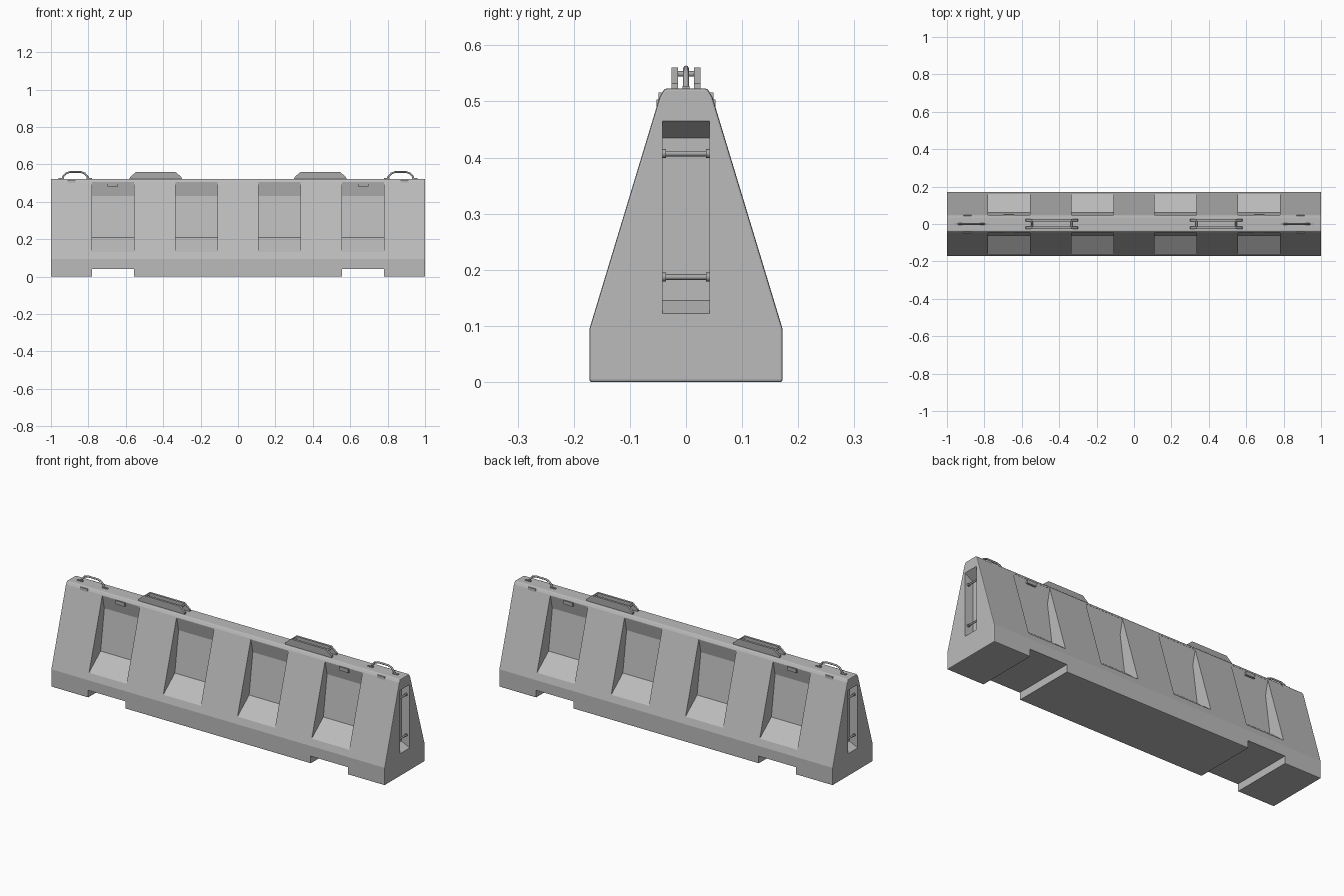
import bpy, bmesh, math
from mathutils import Vector

cube = bpy.data.objects.get("Cube")
if cube:
    bpy.data.objects.remove(cube, do_unlink=True)


def material(name, value):
    m = bpy.data.materials.new(name)
    m.use_nodes = True
    m.diffuse_color = (value, value, value, 1)
    m.node_tree.nodes["Principled BSDF"].inputs["Base Color"].default_value = m.diffuse_color
    return m


BODY = material("light grey plastic", 0.5)
METAL = material("mid grey fittings", 0.4)


def finish(name, bm, mat):
    bmesh.ops.recalc_face_normals(bm, faces=bm.faces)
    me = bpy.data.meshes.new(name)
    bm.to_mesh(me)
    bm.free()
    ob = bpy.data.objects.new(name, me)
    me.materials.append(mat)
    bpy.context.collection.objects.link(ob)
    return ob


def prism(name, points, lo, hi, along, mat=BODY):
    """Extrude a profile along x (points are y, z) or along y (points are x, z)."""
    bm = bmesh.new()
    place = (lambda p: (lo, p[0], p[1])) if along == "x" else (lambda p: (p[0], lo, p[1]))
    face = bm.faces.new([bm.verts.new(place(p)) for p in points])
    ext = bmesh.ops.extrude_face_region(bm, geom=[face])
    shift = Vector((hi - lo, 0, 0)) if along == "x" else Vector((0, hi - lo, 0))
    bmesh.ops.translate(bm, vec=shift, verts=[v for v in ext["geom"] if isinstance(v, bmesh.types.BMVert)])
    return finish(name, bm, mat)


def box(name, x, y, z, size, mat=BODY):
    bm = bmesh.new()
    bmesh.ops.create_cube(bm, size=1)
    bmesh.ops.scale(bm, vec=size, verts=bm.verts)
    bmesh.ops.translate(bm, vec=(x, y, z), verts=bm.verts)
    return finish(name, bm, mat)


def rod(name, points, radius, mat=METAL):
    """Round bar along a path."""
    cu = bpy.data.curves.new(name, "CURVE")
    cu.dimensions = "3D"
    cu.bevel_depth = radius
    cu.bevel_resolution = 2
    cu.use_fill_caps = True
    sp = cu.splines.new("POLY")
    sp.points.add(len(points) - 1)
    for p, co in zip(sp.points, points):
        p.co = (*co, 1)
    ob = bpy.data.objects.new(name, cu)
    cu.materials.append(mat)
    bpy.context.collection.objects.link(ob)
    return ob


def mirrored(points, sign):
    return [(a * sign, z) for a, z in points]


# Barrier body: wide foot, sloping sides, narrow crest
half = [(0.172, 0), (0.172, 0.095), (0.047, 0.508), (0.038, 0.523)]
body = prism("barrier_body", half + mirrored(half[::-1], -1), -1, 1, "x")
soft = body.modifiers.new("soft edges", "BEVEL")
soft.width = 0.004
soft.segments = 2
soft.limit_method = "ANGLE"

# Cutters: side bays, forklift slots and end slots
bay = [(0.06, 0.57), (0.047, 0.505), (0.03, 0.43), (0.062, 0.21), (0.162, 0.13), (0.2, 0.1), (0.3, 0.5)]
end = [(1.05, 0.495), (1, 0.465), (0.95, 0.435), (0.95, 0.145), (1, 0.122), (1.05, 0.099)]
bay[0] = (0.3, 0.505)
bay.pop()
cutters = []
for sx in (-1, 1):
    for near, far in ((0.11, 0.335), (0.555, 0.78)):
        for sy in (-1, 1):
            cutters.append(prism("bay_cutter", mirrored(bay, sy), sx * near, sx * far, "x"))
    slot = [(0.555, -0.05), (0.78, -0.05), (0.78, 0.04), (0.555, 0.04)]
    cutters.append(prism("fork_slot_cutter", mirrored(slot, sx), -0.3, 0.3, "y"))
    cutters.append(prism("end_slot_cutter", mirrored(end, sx), -0.042, 0.042, "y"))
for c in cutters:
    c.hide_render = True
    c.hide_viewport = True
    cut = body.modifiers.new("cut", "BOOLEAN")
    cut.operation = "DIFFERENCE"
    cut.solver = "EXACT"
    cut.object = c

# Bake the cuts into the body and drop the cutters
dg = bpy.context.evaluated_depsgraph_get()
baked = bpy.data.meshes.new_from_object(body.evaluated_get(dg))
body.modifiers.clear()
body.data = baked
for c in cutters:
    bpy.data.objects.remove(c, do_unlink=True)

for sx, side in ((-1, "right"), (1, "left")):
    # Lifting loop
    arch = [(0.94, 0.52), (0.935, 0.535), (0.92, 0.552), (0.9, 0.559),
            (0.84, 0.559), (0.82, 0.552), (0.805, 0.535), (0.8, 0.52)]
    rod(side + "_lifting_loop", [(sx * x, 0, z) for x, z in arch], 0.005)
    for x in (0.945, 0.795):
        box(side + "_loop_foot", sx * x, 0, 0.524, (0.03, 0.012, 0.006), METAL)

    # Crest handle made of two rails joined by pins
    rail = [(0.30, 0.52), (0.302, 0.532), (0.335, 0.56), (0.545, 0.56), (0.578, 0.532), (0.58, 0.52)]
    for sy in (-1, 1):
        prism(side + "_handle_rail", mirrored(rail, sx), sy * 0.014, sy * 0.026, "y", METAL)
    for x in (0.335, 0.545):
        rod(side + "_handle_pin", [(sx * x, -0.02, 0.549), (sx * x, 0.02, 0.549)], 0.005)

    # Small tabs under the crest and clips near the loops
    for sy in (-1, 1):
        box(side + "_side_tab", sx * 0.67, sy * 0.046, 0.493, (0.055, 0.014, 0.02), METAL)
        box(side + "_crest_clip", sx * 0.89, sy * 0.042, 0.503, (0.045, 0.014, 0.026))

    # Connector bars across the end slot
    for z in (0.407, 0.187):
        x = sx * 0.98
        rod(side + "_connector_bar", [(x, -0.043, z), (x, 0.043, z)], 0.005)
        for sy in (-1, 1):
            rod(side + "_bar_collar", [(x, sy * 0.036, z), (x, sy * 0.043, z)], 0.008)
